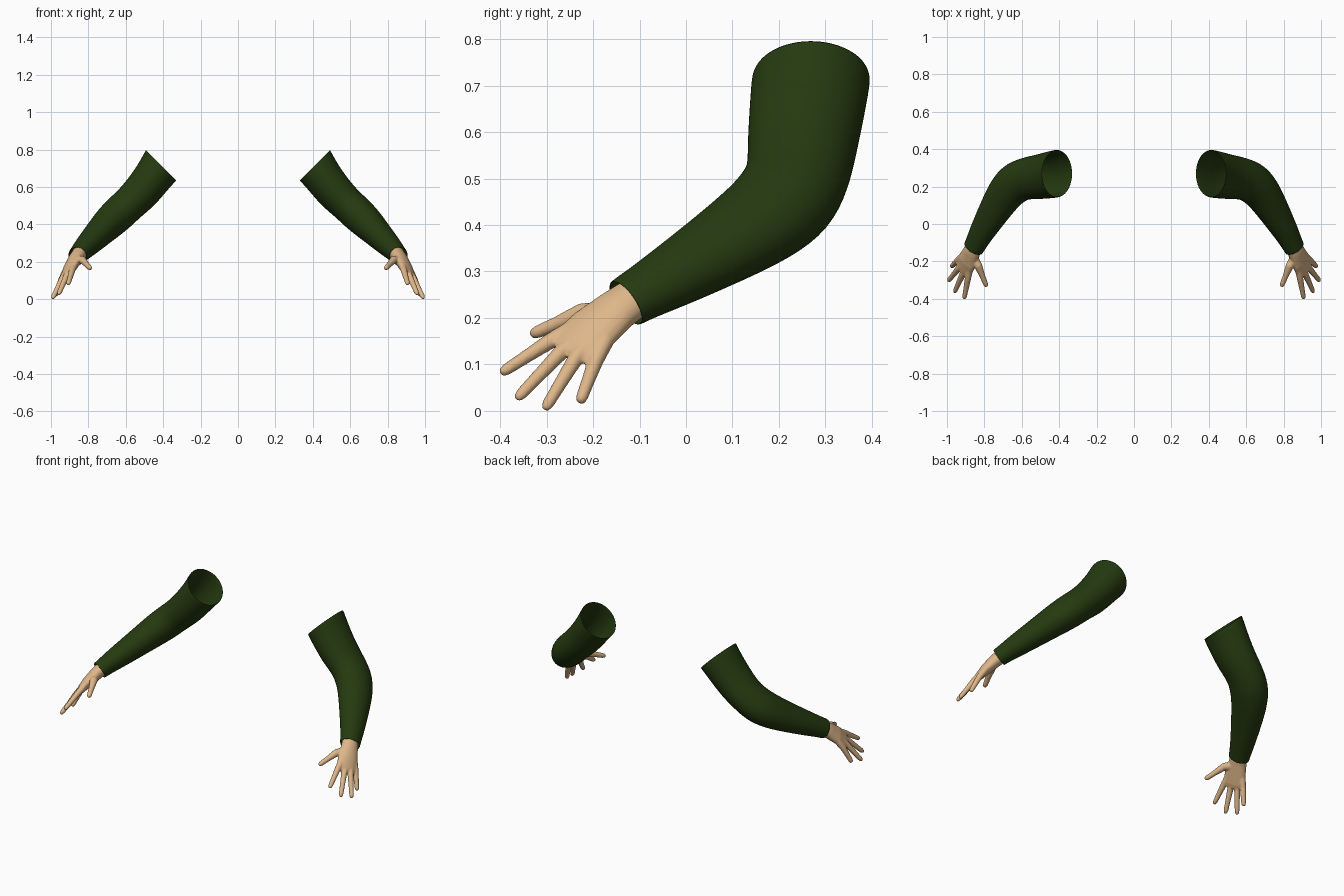
import bpy
import bmesh
from math import cos, sin, tau
from mathutils import Vector

cube = bpy.data.objects.get("Cube")
if cube:
    bpy.data.objects.remove(cube, do_unlink=True)


def material(name, rgb):
    mat = bpy.data.materials.new(name)
    mat.use_nodes = True
    mat.diffuse_color = (*rgb, 1)
    bsdf = next(n for n in mat.node_tree.nodes if n.type == "BSDF_PRINCIPLED")
    bsdf.inputs["Base Color"].default_value = (*rgb, 1)
    bsdf.inputs["Roughness"].default_value = 0.8
    return mat


def loft(bm, sections, side, segments, first_normal=None, capped=True):
    """Skin elliptical sections (centre, side radius, depth radius) along a path."""
    centres = [Vector(s[0]) for s in sections]
    u = Vector(side)
    rings = []
    for i, (_, a, b) in enumerate(sections):
        t = centres[min(i + 1, len(centres) - 1)] - centres[max(i - 1, 0)]
        if i == 0 and first_normal:
            t = Vector(first_normal)
        t.normalize()
        u = (u - t * u.dot(t)).normalized()
        v = t.cross(u)
        angles = [tau * k / segments for k in range(segments)]
        rings.append([bm.verts.new(centres[i] + u * a * cos(w) + v * b * sin(w))
                      for w in angles])
    for low, high in zip(rings, rings[1:]):
        for k in range(segments):
            n = (k + 1) % segments
            bm.faces.new((low[k], low[n], high[n], high[k]))
    if capped:
        bm.faces.new(rings[0][::-1])
        bm.faces.new(rings[-1])


def finger(bm, base, knuckle, tip, thick, radius):
    """Tapered digit with a rounded end."""
    base, knuckle, tip = Vector(base), Vector(knuckle), Vector(tip)
    stops = [(base, thick), (knuckle, (thick + radius) / 2),
             (knuckle.lerp(tip, 0.5), radius), (knuckle.lerp(tip, 0.87), radius * 0.9),
             (knuckle.lerp(tip, 0.97), radius * 0.65), (tip, radius * 0.25)]
    loft(bm, [(p, r, r) for p, r in stops], (0.5, 0.6, 0.4), 12)


def finish(bm, name, mat):
    mesh = bpy.data.meshes.new(name)
    for f in bm.faces:
        f.smooth = True
    bm.to_mesh(mesh)
    bm.free()
    mesh.materials.append(mat)
    obj = bpy.data.objects.new(name, mesh)
    bpy.context.collection.objects.link(obj)
    return obj


def mirror(obj):
    mod = obj.modifiers.new("Mirror", "MIRROR")
    mod.use_mirror_merge = False


green = material("dark green cloth", (0.018, 0.042, 0.005))
skin = material("skin", (0.73, 0.47, 0.25))

# Sleeves: open tubes from the shoulder opening, round the elbow, to the cuff
bm = bmesh.new()
loft(bm, [((.41, .27, .718), .13, .118),
          ((.445, .263, .665), .127, .106),
          ((.52, .25, .567), .12, .102),
          ((.585, .243, .507), .113, .094),
          ((.64, .218, .455), .116, .096),
          ((.69, .165, .408), .107, .09),
          ((.748, .07, .348), .091, .077),
          ((.815, -.045, .28), .071, .063),
          ((.845, -.103, .248), .062, .053),
          ((.859, -.131, .231), .06, .052)],
     (0, 1, 0), 20, first_normal=(1, 0, -1), capped=False)
sleeves = finish(bm, "sleeves", green)
wall = sleeves.modifiers.new("Wall", "SOLIDIFY")
wall.thickness = 0.005
wall.offset = -1
sub = sleeves.modifiers.new("Smooth", "SUBSURF")
sub.levels = sub.render_levels = 2
mirror(sleeves)

# Hands: palm, thumb and four fingers fused into one skin
bm = bmesh.new()
loft(bm, [((.845, -.105, .247), .046, .04),
          ((.868, -.15, .216), .052, .037),
          ((.893, -.2, .175), .062, .031),
          ((.911, -.24, .139), .061, .022),
          ((.92, -.256, .123), .05, .014)],
     (-.47, -.8, .35), 20)
finger(bm, (.868, -.165, .207), (.832, -.225, .21), (.788, -.335, .163), .028, .0155)
for base, knuckle, tip in (
        ((.878, -.235, .182), (.888, -.292, .15), (.908, -.4, .08)),
        ((.9, -.225, .16), (.917, -.27, .125), (.96, -.366, .024)),
        ((.915, -.205, .15), (.938, -.238, .112), (.993, -.305, .002)),
        ((.92, -.175, .15), (.943, -.195, .107), (.977, -.229, .016))):
    finger(bm, base, knuckle, tip, .02, .0145)
hands = finish(bm, "hands", skin)
fuse = hands.modifiers.new("Fuse", "REMESH")
fuse.mode = "VOXEL"
fuse.voxel_size = 0.004
fuse.use_smooth_shade = True
soften = hands.modifiers.new("Soften", "SMOOTH")
soften.factor = 0.5
soften.iterations = 5
mirror(hands)
